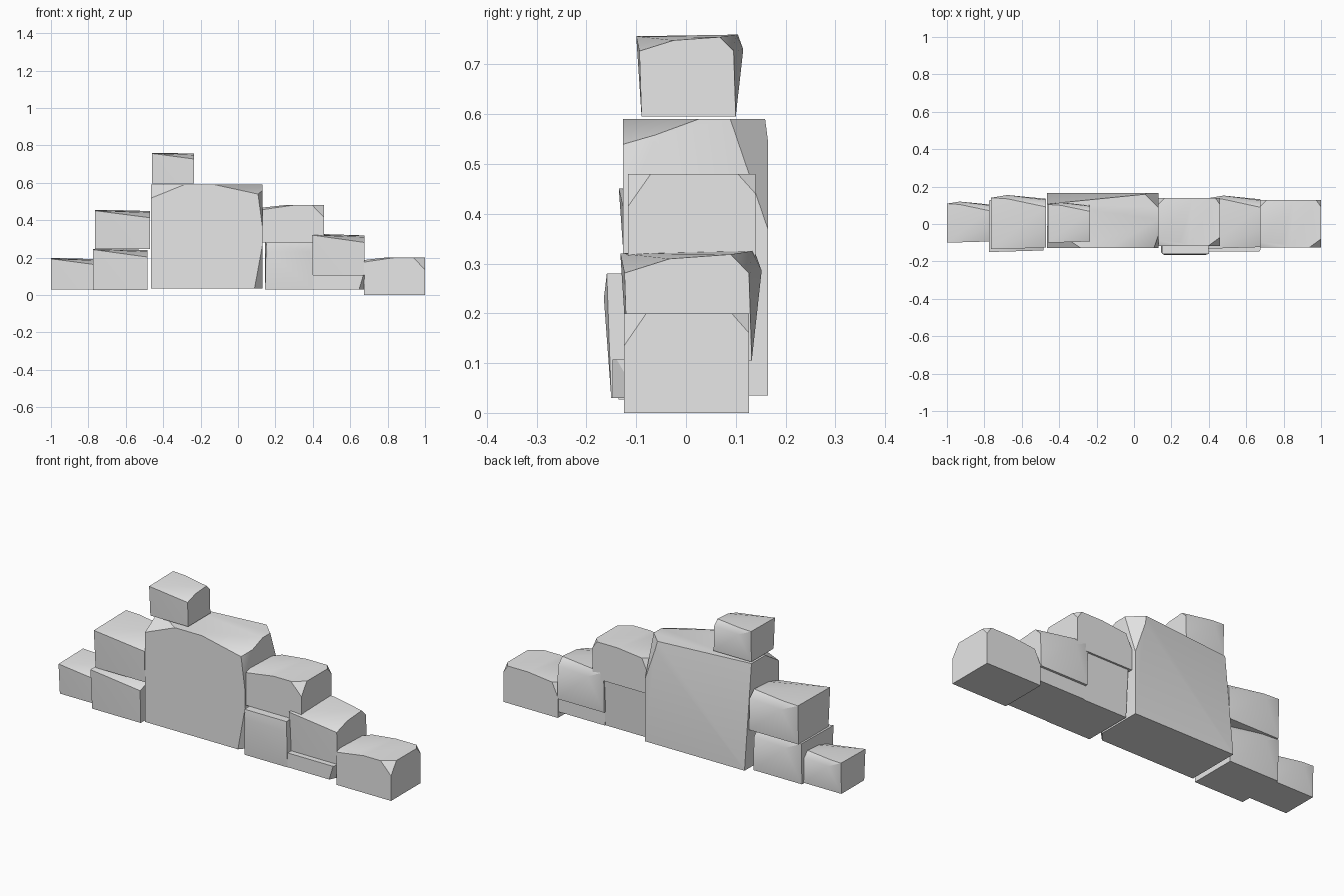
import bpy, bmesh, math
from mathutils import Vector

if "Cube" in bpy.data.objects:
    bpy.data.objects.remove(bpy.data.objects["Cube"])

stone_grey = bpy.data.materials.new("stone_grey")
stone_grey.use_nodes = True
GREY = (0.8, 0.8, 0.8, 1)
stone_grey.diffuse_color = GREY
stone_grey.node_tree.nodes["Principled BSDF"].inputs["Base Color"].default_value = GREY

# Rough stone with a dropped front corner and bulging back, in unit box coordinates
ROUGH = [(0, .05, 0), (1, .05, 0), (1, .93, 0), (0, .93, 0),
         (0, 0, .98), (1, .03, .8), (1, .35, .93), (1, .78, .97), (1, .91, .8),
         (0, .95, 1), (.3, 1, .82), (.3, .93, 1)]

# Leaning block, wider at the top
LEANING = [(0, .05, 0), (1, .05, 0), (1, .95, 0), (0, .95, 0),
           (.02, .02, 1), (1, .02, 1), (1, 1, 1), (0, 1, 1),
           (.06, 0, .8), (.94, 0, .8)]

# Plain squared block
BLOCK = [(x, y, z) for x in (0, 1) for y in (0, 1) for z in (0, 1)]

# Corner cuts: corner signs, then how far the cut runs along each axis (share of size)
CAP_CUTS = [((1, -1, 1), (.19, .18, .33)), ((1, 1, 1), (.08, .14, .2)),
            ((-1, 1, 1), (.13, .17, .45)), ((-1, -1, 1), (.5, .25, .12)),
            ((-1, 1, 1), (.55, 2.5, .1))]
MAIN_CUTS = [((1, -1, 1), (.43, .52, .1)), ((1, 1, 1), (.13, .26, .4)),
             ((-1, -1, 1), (.3, .4, .13)), ((1, -1, -1), (.07, .17, .41)),
             ((1, -1, 1), (.05, .26, .4)), ((-1, 1, 1), (.98, .2, .98))]


def stone(name, low, high, points=BLOCK, cuts=()):
    low, high = Vector(low), Vector(high)
    size = high - low
    bm = bmesh.new()
    for p in points:
        bm.verts.new([low[i] + p[i] * size[i] for i in range(3)])
    hull = bmesh.ops.convex_hull(bm, input=bm.verts)
    spare = set(hull["geom_interior"] + hull["geom_unused"])
    bmesh.ops.delete(bm, geom=[g for g in spare if isinstance(g, bmesh.types.BMVert)],
                     context='VERTS')
    # Chop the corners off and cap each chop
    for signs, share in cuts:
        corner = Vector([high[i] if signs[i] > 0 else low[i] for i in range(3)])
        normal = Vector([signs[i] / (share[i] * size[i]) for i in range(3)])
        point = corner - normal / normal.length_squared
        res = bmesh.ops.bisect_plane(bm, geom=bm.verts[:] + bm.edges[:] + bm.faces[:],
                                     plane_co=point, plane_no=normal, clear_outer=True)
        edges = [g for g in res["geom_cut"] if isinstance(g, bmesh.types.BMEdge)]
        bmesh.ops.contextual_create(bm, geom=edges)
    bmesh.ops.dissolve_limit(bm, angle_limit=math.radians(1), verts=bm.verts, edges=bm.edges)
    bmesh.ops.recalc_face_normals(bm, faces=bm.faces)
    mesh = bpy.data.meshes.new(name)
    bm.to_mesh(mesh)
    bm.free()
    mesh.materials.append(stone_grey)
    obj = bpy.data.objects.new(name, mesh)
    bpy.context.collection.objects.link(obj)
    bpy.ops.object.select_all(action='DESELECT')
    obj.select_set(True)
    bpy.context.view_layer.objects.active = obj
    bpy.ops.object.shade_smooth_by_angle(angle=math.radians(30))
    return obj


# Large centre stone and the small one on top
stone("main_stone", (-.465, -.127, .035), (.13, .165, .59), cuts=MAIN_CUTS)
stone("top_stone", (-.46, -.10, .595), (-.235, .115, .76), ROUGH)

# Stones stepping down on the low-x side
stone("upper_right_stone", (-.765, -.135, .245), (-.47, .155, .455), ROUGH)
stone("lower_right_stone", (-.775, -.15, .027), (-.485, .14, .247), ROUGH)
stone("end_right_stone", (-1, -.10, .03), (-.775, .12, .197), ROUGH)

# Stones stepping down on the high-x side
stone("upper_left_stone", (.13, -.117, .28), (.46, .14, .48), cuts=CAP_CUTS)
stone("lower_left_stone", (.145, -.165, .03), (.40, .13, .28), LEANING)
stone("middle_left_stone", (.395, -.132, .105), (.675, .152, .325), ROUGH)
stone("thin_left_stone", (.40, -.148, .03), (.675, .12, .107),
      cuts=[((1, -1, -1), (.1, .2, 1.2))])
stone("end_left_stone", (.675, -.125, 0), (1, .127, .2), cuts=CAP_CUTS)
